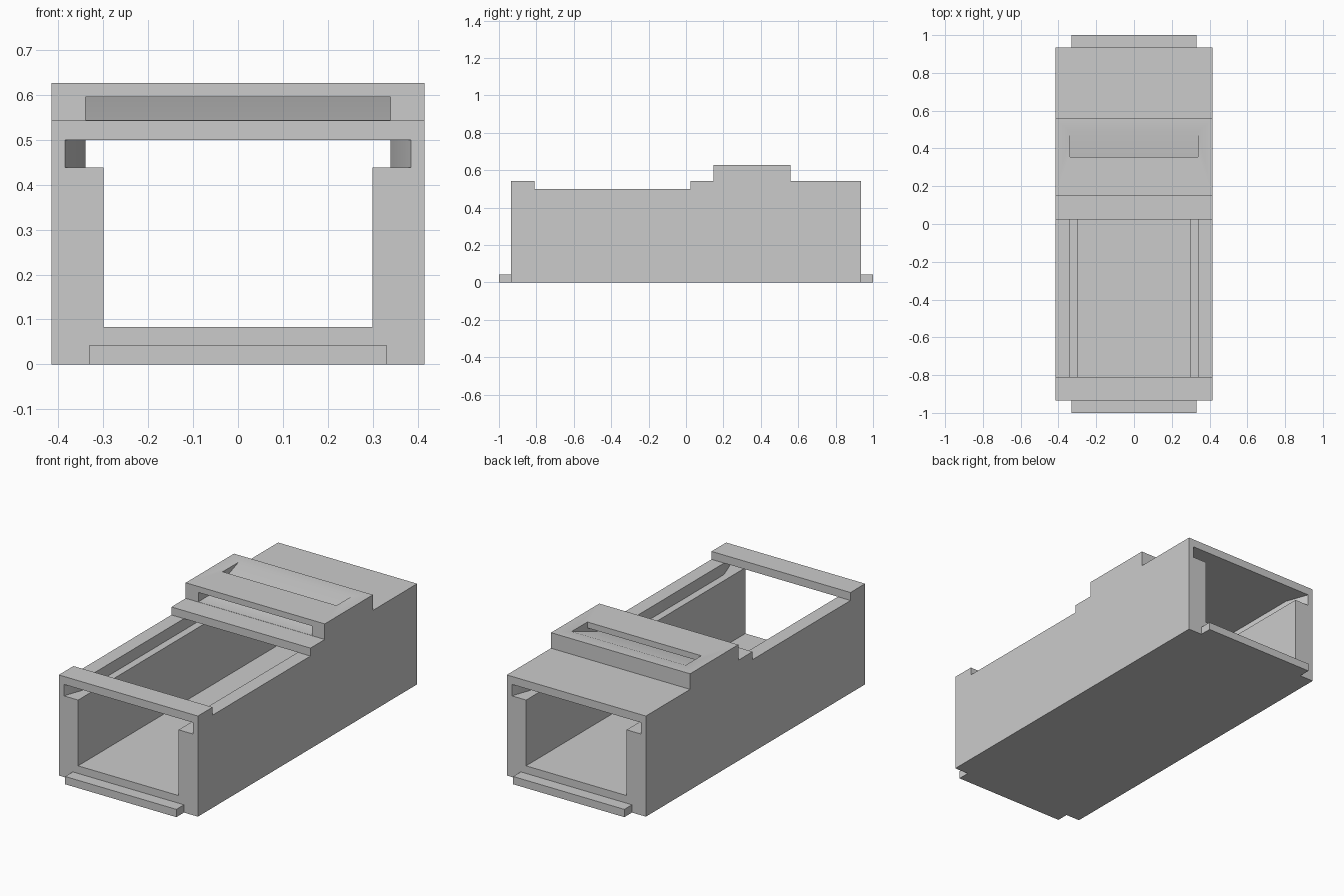
import bpy
import bmesh
import math

cube = bpy.data.objects.get("Cube")
if cube:
    bpy.data.objects.remove(cube, do_unlink=True)

grey = bpy.data.materials.new("light_grey")
grey.use_nodes = True
colour = (0.6, 0.6, 0.6, 1)
grey.diffuse_color = colour
grey.node_tree.nodes["Principled BSDF"].inputs["Base Color"].default_value = colour

# Main dimensions
WIDE = 0.415        # half width of the case
END = 0.935         # half length of the case
BRIDGE = -0.81      # rear edge of the front bridge
RAIL, WALL_TOP, ROOF, HUMP = 0.438, 0.5, 0.543, 0.627
INNER, SLOT, MOUTH = 0.30, 0.34, 0.385
CHUTE = 0.34


def loft(name, rings):
    """Closed solid through matching rings of 3D points."""
    bm = bmesh.new()
    loops = [[bm.verts.new(p) for p in ring] for ring in rings]
    for a, b in zip(loops, loops[1:]):
        for i in range(len(a)):
            j = (i + 1) % len(a)
            bm.faces.new((a[i], a[j], b[j], b[i]))
    bm.faces.new(loops[0])
    bm.faces.new(loops[-1])
    bmesh.ops.recalc_face_normals(bm, faces=bm.faces)
    mesh = bpy.data.meshes.new(name)
    bm.to_mesh(mesh)
    bm.free()
    mesh.materials.append(grey)
    obj = bpy.data.objects.new(name, mesh)
    bpy.context.collection.objects.link(obj)
    return obj


def side_extrusion(name, profile, half):
    """Extrude a (y, z) profile across the width."""
    return loft(name, [[(x, y, z) for y, z in profile] for x in (-half, half)])


def block(name, half, y0, y1, z0, z1):
    return side_extrusion(name, [(y0, z0), (y1, z0), (y1, z1), (y0, z1)], half)


def activate(obj):
    bpy.ops.object.select_all(action='DESELECT')
    obj.select_set(True)
    bpy.context.view_layer.objects.active = obj


# Open tray with stepped rails whose slots widen at both ends
def tray_ring(y, slot):
    half = [(WIDE, 0), (WIDE, WALL_TOP), (slot, WALL_TOP),
            (slot, RAIL), (INNER, RAIL), (INNER, 0.083)]
    ring = half + [(-x, z) for x, z in reversed(half)]
    return [(x, y, z) for x, z in ring]


tray = loft("tray", [tray_ring(-END, MOUTH), tray_ring(BRIDGE, SLOT),
                     tray_ring(-BRIDGE, SLOT), tray_ring(END, MOUTH)])

# Bridge across the front of the tray
block("front_bridge", WIDE, -END, BRIDGE, WALL_TOP, ROOF)

# Rear roof with a raised hump
roof = side_extrusion("rear_roof", [
    (0.025, WALL_TOP), (END, WALL_TOP), (END, ROOF), (0.558, ROOF),
    (0.558, HUMP), (0.147, HUMP), (0.147, ROOF), (0.025, ROOF)], WIDE)

# Chute through the hump: front window, ramp, top opening
cutter = side_extrusion("chute_cutter", [
    (0.1, 0.544), (0.27, 0.544), (0.49, HUMP), (0.55, 0.65),
    (0.355, 0.65), (0.355, 0.595), (0.1, 0.595)], CHUTE)
cutter.hide_render = True
cut = roof.modifiers.new("chute", 'BOOLEAN')
cut.operation = 'DIFFERENCE'
cut.solver = 'EXACT'
cut.object = cutter
activate(roof)
bpy.ops.object.modifier_apply(modifier=cut.name)
bpy.data.objects.remove(cutter, do_unlink=True)

# Soft shading where ramp and slot flares meet flat faces
for part in (tray, roof):
    activate(part)
    bpy.ops.object.shade_smooth_by_angle(angle=math.radians(30))

# Low tabs at each end
for name, side in (("front_tab", -1), ("rear_tab", 1)):
    block(name, 0.332, side * END, side, 0, 0.042)
